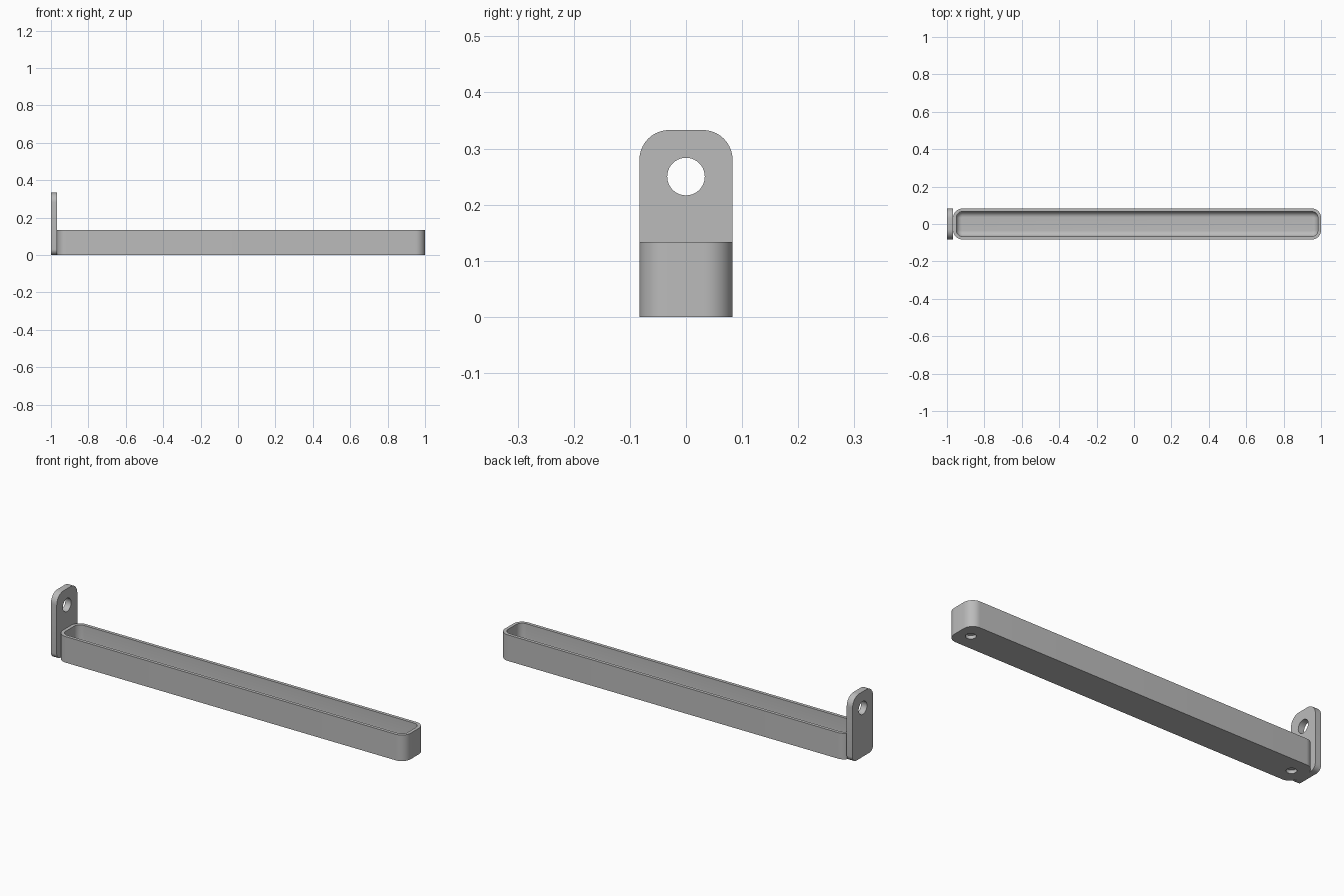
import bpy, bmesh, math
from mathutils import Matrix, Vector

cube = bpy.data.objects.get("Cube")
if cube:
    bpy.data.objects.remove(cube, do_unlink=True)

grey = bpy.data.materials.new("plain grey")
grey.use_nodes = True
grey.diffuse_color = (0.5, 0.5, 0.5, 1)
grey.node_tree.nodes["Principled BSDF"].inputs["Base Color"].default_value = (0.5, 0.5, 0.5, 1)

HALF_WIDTH = 0.083
TRAY_START, TRAY_END = -0.967, 1.0
HEIGHT, WALL, FLOOR, FILLET = 0.133, 0.0167, 0.033, 0.03


def rounded_rect(u0, u1, v0, v1, r_low, r_high, steps=10):
    """Counter-clockwise outline with separate radii for the low-v and high-v corners."""
    corners = [(u1 - r_low, v0 + r_low, r_low, -90), (u1 - r_high, v1 - r_high, r_high, 0),
               (u0 + r_high, v1 - r_high, r_high, 90), (u0 + r_low, v0 + r_low, r_low, 180)]
    points = []
    for u, v, r, start in corners:
        for i in range(steps + 1):
            a = math.radians(start + 90 * i / steps)
            points.append((u + r * math.cos(a), v + r * math.sin(a)))
    return points


def loft(name, rings):
    """Skin a stack of equal-length rings and cap both ends."""
    bm = bmesh.new()
    rows = [[bm.verts.new(p) for p in ring] for ring in rings]
    n = len(rows[0])
    for a, b in zip(rows, rows[1:]):
        for i in range(n):
            j = (i + 1) % n
            bm.faces.new((a[i], a[j], b[j], b[i]))
    bm.faces.new(rows[0][::-1])
    bm.faces.new(rows[-1])
    bmesh.ops.recalc_face_normals(bm, faces=bm.faces)
    mesh = bpy.data.meshes.new(name)
    bm.to_mesh(mesh)
    bm.free()
    obj = bpy.data.objects.new(name, mesh)
    bpy.context.collection.objects.link(obj)
    mesh.materials.append(grey)
    return obj


def select(obj):
    bpy.ops.object.select_all(action='DESELECT')
    obj.select_set(True)
    bpy.context.view_layer.objects.active = obj


def drill(obj, centre, axis, radius, depth):
    """Cut a round hole centred on a point along an axis."""
    bm = bmesh.new()
    turn = Vector(axis).to_track_quat('Z', 'Y').to_matrix().to_4x4()
    bmesh.ops.create_cone(bm, cap_ends=True, segments=40, radius1=radius, radius2=radius,
                          depth=depth, matrix=Matrix.Translation(centre) @ turn)
    mesh = bpy.data.meshes.new("hole_cutter")
    bm.to_mesh(mesh)
    bm.free()
    mesh.materials.append(grey)
    cutter = bpy.data.objects.new("hole_cutter", mesh)
    cutter.hide_render = True
    bpy.context.collection.objects.link(cutter)
    mod = obj.modifiers.new("hole", 'BOOLEAN')
    mod.operation, mod.solver, mod.object = 'DIFFERENCE', 'EXACT', cutter
    select(obj)
    bpy.ops.object.modifier_apply(modifier=mod.name)
    bpy.data.objects.remove(cutter, do_unlink=True)


def tray_ring(inset, z):
    r = 0.05 - inset
    outline = rounded_rect(TRAY_START + inset, TRAY_END - inset,
                           -HALF_WIDTH + inset, HALF_WIDTH - inset, r, r)
    return [(x, y, z) for x, y in outline]


# Tray: outer wall, rim, inner wall and filleted floor
rings = [tray_ring(0, 0), tray_ring(0, HEIGHT), tray_ring(WALL, HEIGHT)]
for i in range(9):
    a = math.radians(90 * i / 8)
    rings.append(tray_ring(WALL + FILLET * (1 - math.cos(a)),
                           FLOOR + FILLET * (1 - math.sin(a))))
tray = loft("tray", rings)

# Blind holes under both ends of the tray
for x in (TRAY_START + 0.067, TRAY_END - 0.067):
    drill(tray, (x, 0, 0), (0, 0, 1), 0.024, 0.034)

# Upright hanging plate with its through hole
outline = rounded_rect(-HALF_WIDTH, HALF_WIDTH, 0, 0.333, 0.03, 0.053)
plate = loft("hanging_plate", [[(x, y, z) for y, z in outline] for x in (-1, TRAY_START)])
drill(plate, (-0.983, 0, 0.25), (1, 0, 0), 0.0335, 0.1)

for obj in (tray, plate):
    select(obj)
    bpy.ops.object.shade_smooth_by_angle(angle=math.radians(30))
